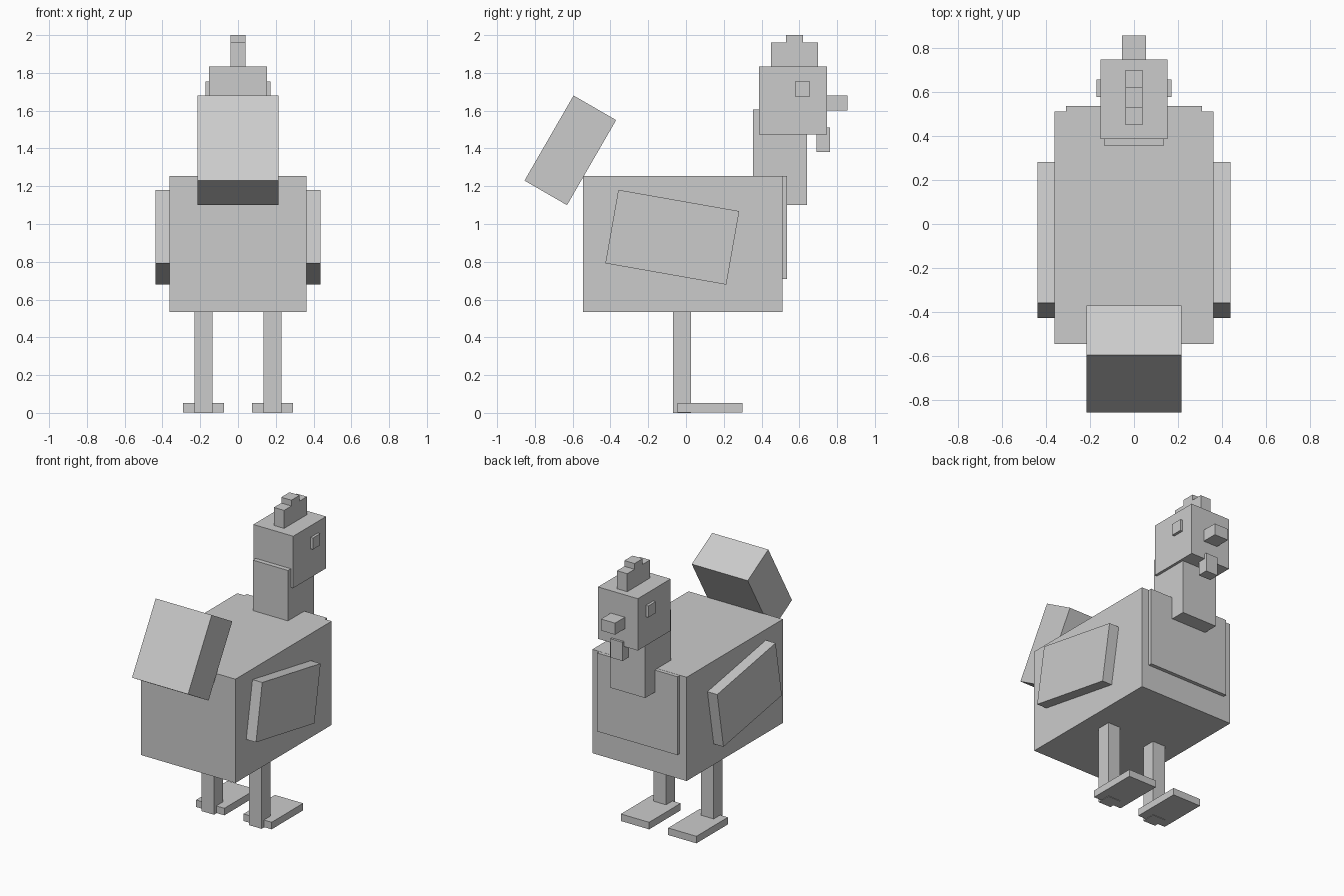
import bpy
import math

if "Cube" in bpy.data.objects:
    bpy.data.objects.remove(bpy.data.objects["Cube"])


def block(name, x, y, z, tilt=0.0):
    """Box from (min, max) ranges, optionally tilted about its own x axis."""
    spans = (x, y, z)
    centre = [(a + b) / 2 for a, b in spans]
    bpy.ops.mesh.primitive_cube_add(size=1, location=centre)
    ob = bpy.context.object
    ob.name = name
    ob.scale = [b - a for a, b in spans]
    bpy.ops.object.transform_apply(location=False, rotation=False, scale=True)
    ob.rotation_euler.x = math.radians(tilt)
    return ob


def centred(name, half, y, z, tilt=0.0):
    return block(name, (-half, half), y, z, tilt)


def pair(name, x, y, z, tilt=0.0):
    block(name + "_right", x, y, z, tilt)
    block(name + "_left", (-x[1], -x[0]), y, z, tilt)


# Body and breast plate
centred("body", 0.362, (-0.545, 0.51), (0.535, 1.255))
centred("breast", 0.308, (0.48, 0.535), (0.71, 1.254))

# Neck and head
centred("neck", 0.135, (0.355, 0.64), (1.10, 1.605))
centred("head", 0.153, (0.387, 0.747), (1.475, 1.835))
centred("beak", 0.054, (0.72, 0.855), (1.60, 1.68))
centred("wattle", 0.047, (0.69, 0.763), (1.38, 1.51))
pair("eye", (0.14, 0.171), (0.577, 0.657), (1.675, 1.755))

# Comb: three blocks, the middle one taller
for i, (y0, y1, top) in enumerate([(0.45, 0.53, 1.96), (0.53, 0.62, 2.0), (0.62, 0.70, 1.96)]):
    centred(f"comb_{i + 1}", 0.039, (y0, y1), (1.82, top))

# Tilted tail and wings
centred("tail", 0.215, (-0.7425, -0.4825), (1.13, 1.65), -30)
pair("wing", (0.35, 0.437), (-0.3975, 0.2525), (0.7325, 1.1275), -10)

# Legs and feet
pair("leg", (0.135, 0.231), (-0.07, 0.026), (0.0, 0.55))
pair("foot", (0.073, 0.29), (-0.045, 0.30), (0.003, 0.052))
